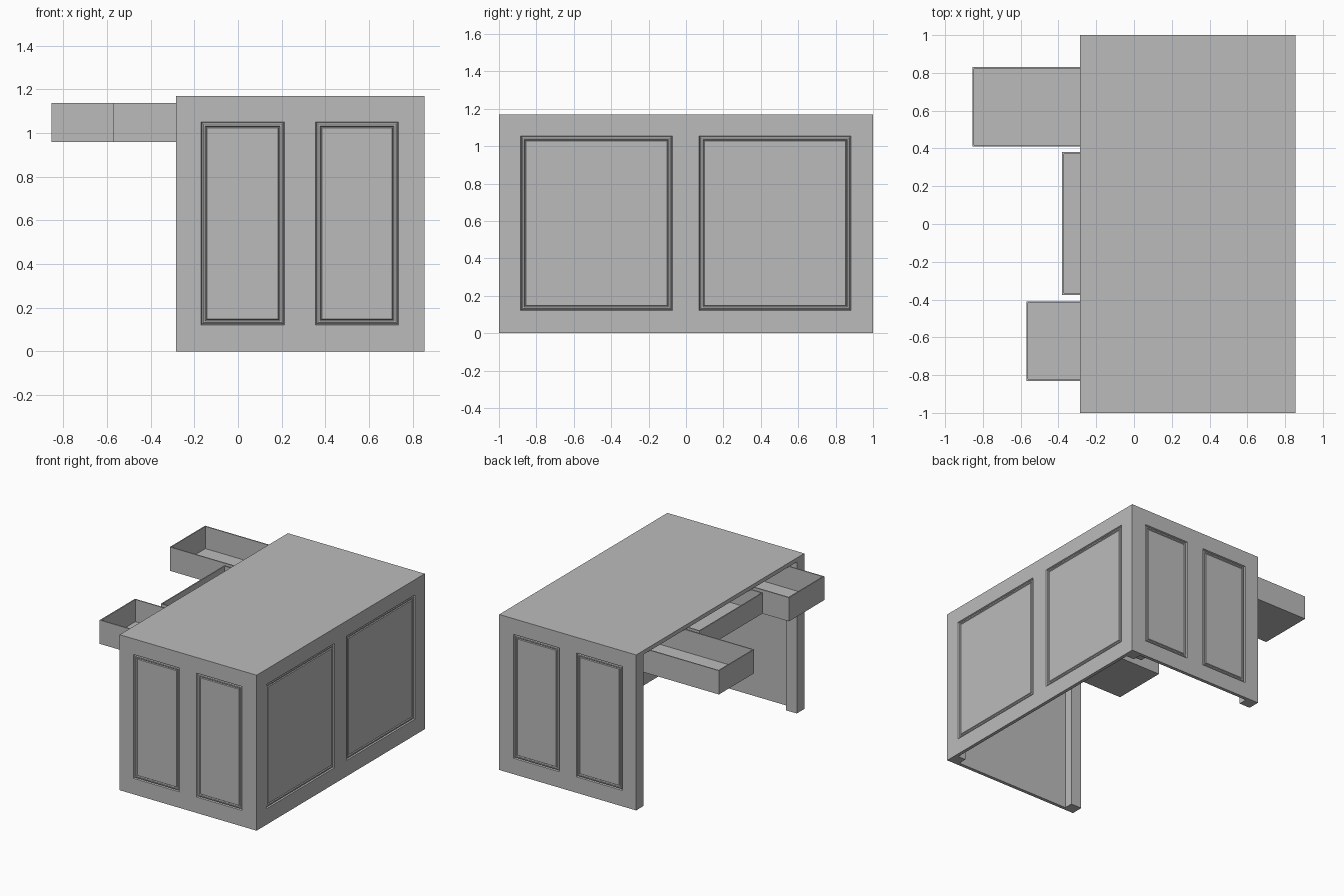
import bpy, bmesh
from mathutils import Matrix, Vector

if "Cube" in bpy.data.objects:
    bpy.data.objects.remove(bpy.data.objects["Cube"])

grey = bpy.data.materials.new("plain grey")
grey.diffuse_color = (0.5, 0.5, 0.5, 1)
grey.use_nodes = True
grey.node_tree.nodes["Principled BSDF"].inputs["Base Color"].default_value = grey.diffuse_color

X0, X1, Y0, Y1 = -0.285, 0.855, -1.0, 1.0
TOP, UNDER = 1.17, 1.14
THICK, POST = 0.025, 0.09


def finish(bm, name):
    bmesh.ops.recalc_face_normals(bm, faces=bm.faces)
    mesh = bpy.data.meshes.new(name)
    bm.to_mesh(mesh)
    bm.free()
    mesh.materials.append(grey)
    ob = bpy.data.objects.new(name, mesh)
    bpy.context.collection.objects.link(ob)
    return ob


def add_box(bm, lo, hi):
    size = [b - a for a, b in zip(lo, hi)]
    mid = [(a + b) / 2 for a, b in zip(lo, hi)]
    bmesh.ops.create_cube(bm, size=1, matrix=Matrix.Translation(mid) @ Matrix.Diagonal((*size, 1)))


def box(name, lo, hi):
    bm = bmesh.new()
    add_box(bm, lo, hi)
    return finish(bm, name)


def panel(name, origin, along, outward, us, zs):
    """Board with moulded fields: odd cells of the us/zs grid are framed panels."""
    o, a, n = Vector(origin), Vector(along), Vector(outward)
    bm = bmesh.new()
    grid = [[bm.verts.new(o + a * u + Vector((0, 0, z))) for z in zs] for u in us]
    fields = []
    for i in range(len(us) - 1):
        for j in range(len(zs) - 1):
            f = bm.faces.new((grid[i][j], grid[i + 1][j], grid[i + 1][j + 1], grid[i][j + 1]))
            f.normal_update()
            if f.normal.dot(n) < 0:
                f.normal_flip()
            if i % 2 and j % 2:
                fields.append(f)
    # board thickness behind the outer face
    rim = [e for e in bm.edges if e.is_boundary]
    ext = bmesh.ops.extrude_edge_only(bm, edges=rim)["geom"]
    bmesh.ops.translate(bm, verts=[g for g in ext if isinstance(g, bmesh.types.BMVert)], vec=n * -THICK)
    bmesh.ops.contextual_create(bm, geom=[e for e in bm.edges if e.is_boundary])
    # moulding: groove, rounded bead, groove, flat field
    for width, depth in ((0.006, -0.010), (0.010, 0.006), (0.012, 0.0), (0.007, -0.006), (0.006, 0.006)):
        bmesh.ops.inset_individual(bm, faces=fields, thickness=width, depth=depth)
    return finish(bm, name)


# desk top
box("desk_top", (X0, Y0, UNDER), (X1, Y1, TOP))

# moulded boards closing both ends and the far side
end_us = [X0, -0.17, 0.213, 0.355, 0.735, X1]
for name, y, s in (("front_end_panel", Y0, -1), ("rear_end_panel", Y1, 1)):
    panel(name, (0, y, 0), (1, 0, 0), (0, s, 0), end_us, [0, 0.12, 1.052, UNDER])
panel("modesty_panel", (X1, 0, 0), (0, 1, 0), (1, 0, 0),
      [Y0, -0.885, -0.073, 0.07, 0.882, Y1], [0, 0.12, 1.055, UNDER])

# corner posts inside the boards
e = 0.002
for i, (xa, xb) in enumerate(((X0, X0 + POST), (X1 - POST, X1 - THICK + e))):
    for j, (ya, yb) in enumerate(((Y0 + THICK - e, Y0 + POST), (Y1 - POST, Y1 - THICK + e))):
        box(f"corner_post_{i}{j}", (xa, ya, 0), (xb, yb, UNDER))


def drawer(name, x, ya, yb, zb, length):
    """Open tray with thin walls."""
    t, zt, xe = 0.012, UNDER - 0.001, x + length
    bm = bmesh.new()
    add_box(bm, (x, ya, zb), (xe, yb, zt))
    bm.faces.ensure_lookup_table()
    lid = max(bm.faces, key=lambda f: f.calc_center_median().z)
    bmesh.ops.inset_individual(bm, faces=[lid], thickness=t)
    cup = bmesh.ops.extrude_discrete_faces(bm, faces=[lid])["faces"]
    bmesh.ops.translate(bm, verts=cup[0].verts, vec=(0, 0, zb + t - zt))
    bmesh.ops.remove_doubles(bm, verts=bm.verts, dist=1e-5)
    return finish(bm, name)


# drawers pulled out by different amounts
drawer("long_open_drawer", -0.855, 0.41, 0.83, 0.96, 1.0)
drawer("centre_drawer", -0.38, -0.375, 0.38, 0.985, 1.0)
drawer("half_open_drawer", -0.57, -0.83, -0.41, 0.96, 1.0)
